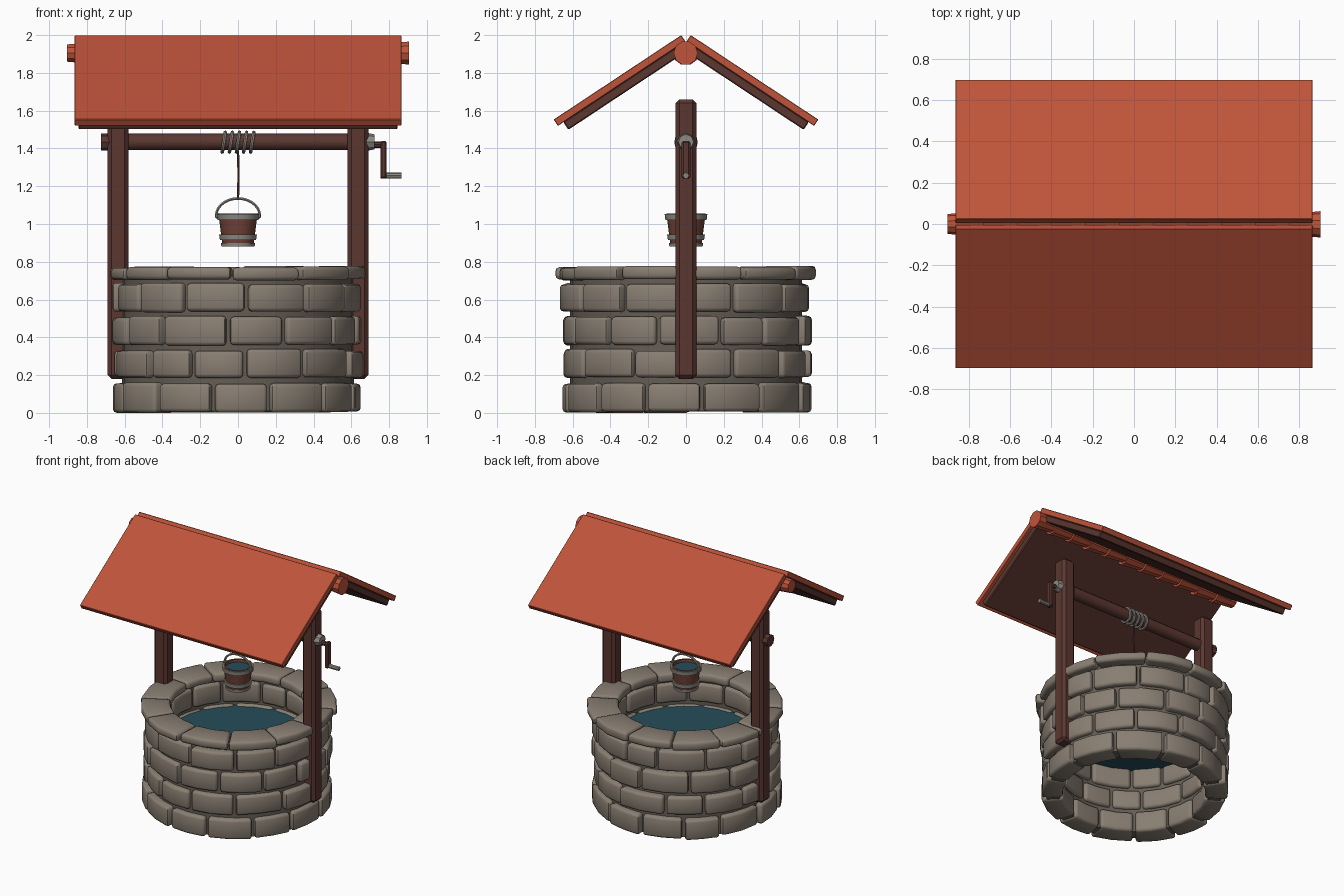
import bpy, bmesh, math, random
from mathutils import Matrix, Vector

if "Cube" in bpy.data.objects:
    bpy.data.objects.remove(bpy.data.objects["Cube"])

random.seed(4)


def material(name, rgb):
    m = bpy.data.materials.new(name)
    m.diffuse_color = (*rgb, 1)
    m.use_nodes = True
    m.node_tree.nodes["Principled BSDF"].inputs["Base Color"].default_value = m.diffuse_color
    return m


RED = material("roof_red", (0.52, 0.088, 0.042))
WOOD = material("dark_wood", (0.105, 0.038, 0.030))
BUCKET = material("bucket_wood", (0.17, 0.055, 0.038))
STONE = material("stone", (0.25, 0.21, 0.17))
MORTAR = material("mortar", (0.13, 0.11, 0.09))
METAL = material("grey_metal", (0.27, 0.26, 0.23))
WATER = material("water", (0.018, 0.075, 0.10))


def finish(bm, name, mat, angle=35):
    bmesh.ops.recalc_face_normals(bm, faces=bm.faces)
    me = bpy.data.meshes.new(name)
    bm.to_mesh(me)
    bm.free()
    me.materials.append(mat)
    for p in me.polygons:
        p.use_smooth = True
    me.set_sharp_from_angle(angle=math.radians(angle))
    ob = bpy.data.objects.new(name, me)
    bpy.context.collection.objects.link(ob)
    return ob


def box(name, center, size, mat, bevel=0.0, rot=None):
    bm = bmesh.new()
    bmesh.ops.create_cube(bm, size=1, matrix=Matrix.Diagonal((*size, 1)))
    if bevel:
        bmesh.ops.bevel(bm, geom=bm.edges[:], offset=bevel, segments=1, affect='EDGES')
    bm.transform(Matrix.Translation(center) @ (rot or Matrix()))
    return finish(bm, name, mat)


def rod_x(name, x0, x1, z, r0, r1, mat, sides=12, y=0.0):
    bm = bmesh.new()
    bmesh.ops.create_cone(bm, cap_ends=True, segments=sides, radius1=r0, radius2=r1, depth=x1 - x0)
    bm.transform(Matrix.Translation(((x0 + x1) / 2, y, z)) @ Matrix.Rotation(math.pi / 2, 4, 'Y'))
    return finish(bm, name, mat)


def lathe(name, profile, mat, sides, closed=True):
    # closed cross-section spun about the vertical axis
    bm = bmesh.new()
    rings = [[bm.verts.new((r * math.cos(a), r * math.sin(a), z)) for r, z in profile]
             for a in (math.tau * i / sides for i in range(sides))]
    n = len(profile)
    for i in range(sides):
        a, b = rings[i], rings[(i + 1) % sides]
        for j in range(n):
            k = (j + 1) % n
            bm.faces.new((a[j], b[j], b[k], a[k]))
    return finish(bm, name, mat)


def disc(name, r, z, mat, sides=32):
    bm = bmesh.new()
    bmesh.ops.create_circle(bm, cap_ends=True, segments=sides, radius=r,
                            matrix=Matrix.Translation((0, 0, z)))
    return finish(bm, name, mat)


def tube(name, pts, radius, mat, cyclic=False):
    cu = bpy.data.curves.new(name, 'CURVE')
    cu.dimensions = '3D'
    cu.bevel_depth, cu.bevel_resolution, cu.use_fill_caps = radius, 1, True
    sp = cu.splines.new('POLY')
    sp.points.add(len(pts) - 1)
    for p, c in zip(sp.points, pts):
        p.co = (*c, 1)
    sp.use_cyclic_u = cyclic
    tmp = bpy.data.objects.new(name + "_path", cu)
    bpy.context.collection.objects.link(tmp)
    bm = bmesh.new()
    me = bpy.data.meshes.new_from_object(tmp)
    bm.from_mesh(me)
    bpy.data.objects.remove(tmp)
    return finish(bm, name, mat, 50)


def stone_row(name, z0, z1, r_in, r_out, count, start, gap, jitter):
    # ring of wedge blocks with a slight bulge and rounded edges
    bm = bmesh.new()
    step = math.tau / count
    cuts = [math.radians(start - 90) + step * (i + random.uniform(-jitter, jitter)) for i in range(count)]
    cuts.append(cuts[0] + math.tau)
    for a0, a1 in zip(cuts, cuts[1:]):
        g = gap / r_out / 2
        a0, a1 = a0 + g, a1 - g
        grow = random.uniform(-0.012, 0.012)
        lo, hi = z0 + random.uniform(0, 0.008), z1 - random.uniform(0, 0.012)
        secs = []
        for t in (0, 0.5, 1):
            a = a0 + (a1 - a0) * t
            ro = r_out + grow + random.uniform(-0.006, 0.006)
            secs.append([bm.verts.new((r * math.cos(a), r * math.sin(a), z))
                         for r, z in ((r_in, lo), (ro, lo), (ro, hi), (r_in, hi))])
        for s, t in zip(secs, secs[1:]):
            for j in range(4):
                bm.faces.new((s[j], t[j], t[(j + 1) % 4], s[(j + 1) % 4]))
        bm.faces.new(secs[0])
        bm.faces.new(secs[2][::-1])
    bmesh.ops.recalc_face_normals(bm, faces=bm.faces)
    edges = [e for e in bm.edges if e.calc_face_angle(0) > 0.7]
    bmesh.ops.bevel(bm, geom=edges, offset=0.02, segments=2, profile=0.5, affect='EDGES')
    return finish(bm, name, STONE, 50)


# Stone wall: mortar core, four courses and a wider cap
lathe("mortar_core", [(0.525, 0.01), (0.615, 0.01), (0.615, 0.73), (0.525, 0.73)], MORTAR, 32)
courses = [(0.0, 0.165, -10), (0.185, 0.34, 6), (0.355, 0.515, -7), (0.53, 0.69, 5)]
for i, (z0, z1, start) in enumerate(courses):
    stone_row(f"stone_course_{i + 1}", z0, z1, 0.50, 0.66, 13, start, 0.022, 0.13)
stone_row("cap_stones", 0.70, 0.78, 0.475, 0.685, 12, -4, 0.008, 0.12)
disc("well_water", 0.53, 0.50, WATER)

# Posts with metal bearings
for side, tag in ((-1, "left"), (1, "right")):
    box(f"{tag}_post", (side * 0.635, 0, 0.92), (0.11, 0.11, 1.48), WOOD, 0.02)
    x = side * 0.565
    rod_x(f"{tag}_bearing", x - 0.016, x + 0.016, 1.435, 0.036, 0.036, METAL)

# Winding axle, hubs and crank
rod_x("axle", -0.58, 0.58, 1.435, 0.044, 0.044, WOOD)
rod_x("left_axle_end", -0.725, -0.68, 1.435, 0.045, 0.045, WOOD, 8)
rod_x("right_axle_hub", 0.68, 0.722, 1.435, 0.048, 0.04, METAL, 8)
rod_x("crank_axle", 0.70, 0.77, 1.42, 0.018, 0.018, WOOD, 8)
box("crank_arm", (0.77, 0, 1.34), (0.032, 0.045, 0.20), WOOD, 0.008)
rod_x("crank_handle", 0.755, 0.866, 1.256, 0.016, 0.016, METAL, 8)

# Rope coils and hanging rope
for i in range(5):
    x = -0.075 + i * 0.0375
    tube(f"rope_coil_{i + 1}",
         [(x + 0.008 * math.sin(a), 0.052 * math.cos(a), 1.433 + 0.052 * math.sin(a))
          for a in (math.tau * k / 16 for k in range(16))], 0.010, METAL, True)
tube("hanging_rope", [(0, 0, 1.39), (0.003, 0, 1.26), (0, 0, 1.13)], 0.007, WOOD)

# Bucket with bands, water and handle
lathe("bucket", [(0.001, 0.895), (0.083, 0.895), (0.104, 1.055), (0.092, 1.055), (0.075, 0.91), (0.001, 0.91)],
      BUCKET, 16)
lathe("bucket_top_band", [(0.098, 1.02), (0.109, 1.02), (0.113, 1.052), (0.100, 1.052)], METAL, 16)
lathe("bucket_low_band", [(0.084, 0.915), (0.096, 0.915), (0.100, 0.945), (0.088, 0.945)], METAL, 16)
lathe("bucket_base", [(0.001, 0.88), (0.088, 0.88), (0.090, 0.90), (0.001, 0.90)], METAL, 16)
disc("bucket_water", 0.095, 1.035, WATER, 16)
tube("bucket_handle", [(0.115 * math.cos(a), 0, 1.045 + 0.09 * math.sin(a))
                       for a in (math.pi * k / 14 for k in range(15))], 0.008, METAL)
for s in (-1, 1):
    box("handle_mount", (s * 0.112, 0, 1.045), (0.018, 0.03, 0.03), METAL, 0.004)

# Roof: red covering over a board layer on each slope
PITCH = math.radians(33.5)


def roof_slab(name, side, s0, s1, off0, off1, width, mat, bevel):
    d = Vector((0, side * math.cos(PITCH), -math.sin(PITCH)))
    n = Vector((0, side * math.sin(PITCH), math.cos(PITCH)))
    c = Vector((0, side * 0.025, 2.0)) + d * (s0 + s1) / 2 - n * (off0 + off1) / 2
    box(name, c, (width, s1 - s0, off1 - off0), mat, bevel, Matrix.Rotation(-side * PITCH, 4, 'X'))


for side, tag in ((-1, "front"), (1, "back")):
    roof_slab(f"{tag}_roof", side, 0, 0.81, 0, 0.04, 1.73, RED, 0.003)
    roof_slab(f"{tag}_roof_boards", side, 0.04, 0.775, 0.038, 0.088, 1.69, WOOD, 0.006)

# Ridge: overlapping tapered tiles
N = 11
for i in range(N):
    x = -0.905 + i * 1.81 / N
    rod_x(f"ridge_tile_{i + 1}", x, x + 1.81 / N + (0.012 if i < N - 1 else 0), 1.905,
          0.048, 0.064, RED, 10, random.uniform(-0.006, 0.006))
